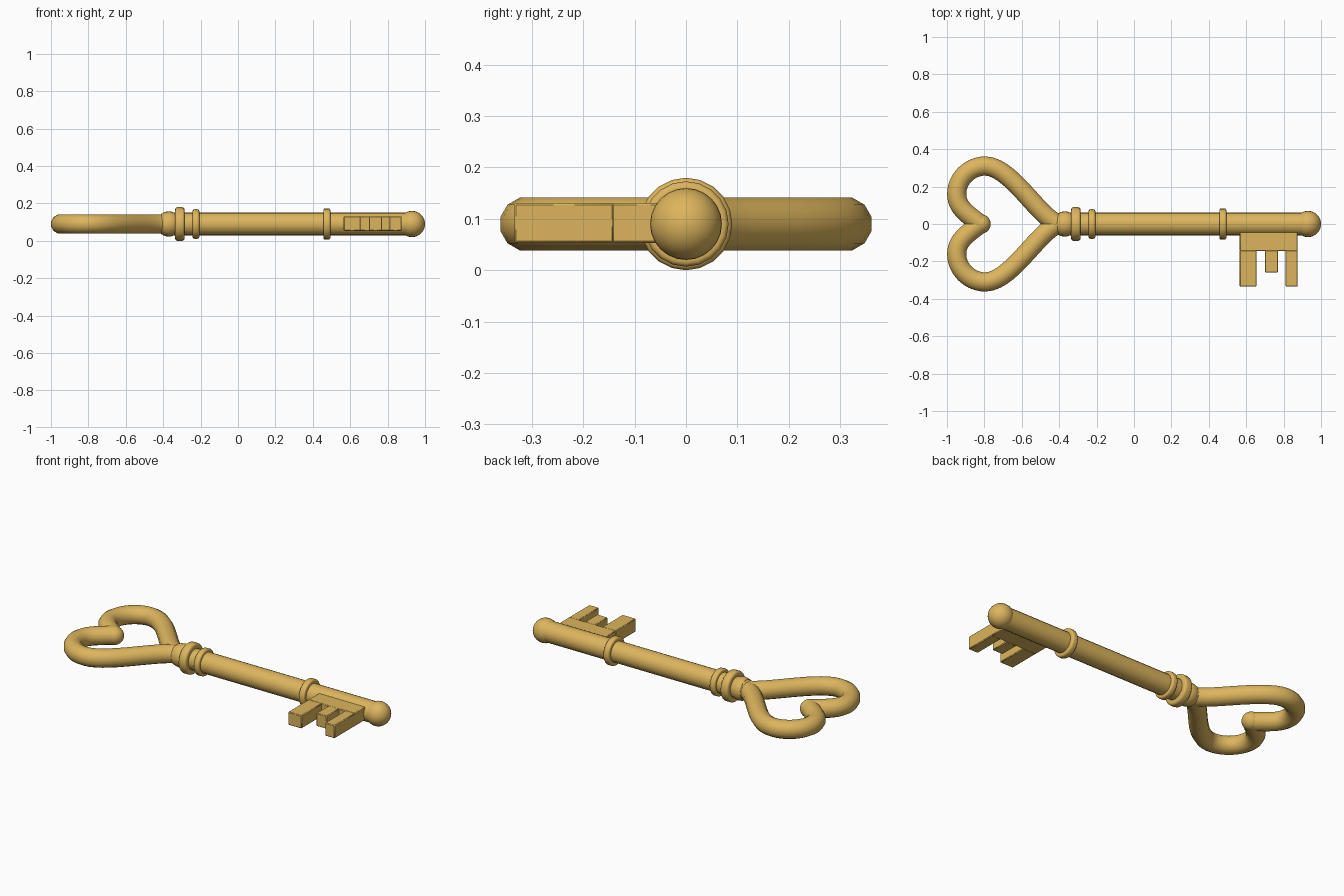
import bpy
import math
from mathutils import Vector

if "Cube" in bpy.data.objects:
    bpy.data.objects.remove(bpy.data.objects["Cube"])

AXIS_Z = 0.09
GOLD = (0.72, 0.46, 0.11, 1)

gold = bpy.data.materials.new("antique gold")
gold.use_nodes = True
gold.diffuse_color = GOLD
gold.node_tree.nodes["Principled BSDF"].inputs["Base Color"].default_value = GOLD


def finish(name, bevel=0, segments=2):
    obj = bpy.context.object
    obj.name = name
    obj.data.materials.append(gold)
    bpy.ops.object.transform_apply(location=False, rotation=True, scale=True)
    if bevel:
        mod = obj.modifiers.new("rounded edges", "BEVEL")
        mod.width, mod.segments = bevel, segments
        mod.limit_method = "ANGLE"
        bpy.ops.object.modifier_apply(modifier=mod.name)
    bpy.ops.object.shade_smooth_by_angle(angle=math.radians(40))
    return obj


def rod(name, x0, x1, radius, bevel=0):
    bpy.ops.mesh.primitive_cylinder_add(
        vertices=20, radius=radius, depth=x1 - x0,
        location=((x0 + x1) / 2, 0, AXIS_Z), rotation=(0, math.pi / 2, 0))
    return finish(name, bevel, 3)


def ball(name, x, radius):
    bpy.ops.mesh.primitive_uv_sphere_add(
        segments=24, ring_count=16, radius=radius,
        location=(x, 0, AXIS_Z), rotation=(0, math.pi / 2, 0))
    return finish(name)


def block(name, x0, x1, y0, y1):
    bpy.ops.mesh.primitive_cube_add(
        size=1, location=((x0 + x1) / 2, (y0 + y1) / 2, AXIS_Z + 0.002))
    bpy.context.object.scale = (x1 - x0, y1 - y0, 0.078)
    return finish(name, 0.004, 1)


# Shaft, collars and end balls
rod("shaft", -0.40, 0.93, 0.061)
rod("large_collar", -0.336, -0.286, 0.09, 0.012)
rod("small_collar", -0.243, -0.207, 0.079, 0.01)
rod("bit_collar", 0.456, 0.494, 0.083, 0.01)
ball("bow_joint", -0.37, 0.067)
ball("tip_ball", 0.93, 0.07)

# Bit with three teeth
block("bit_plate", 0.565, 0.875, -0.145, -0.02)
for name, x0, x1, y in (("outer_tooth_inner_end", 0.565, 0.655, -0.335),
                        ("middle_tooth", 0.70, 0.77, -0.26),
                        ("outer_tooth_tip_end", 0.81, 0.875, -0.335)):
    block(name, x0, x1, y, -0.14)

# Heart-shaped bow: each half is a tube along (left handle, point, right handle)
HEART = (((-0.36, 0), (-0.40, 0), (-0.50, 0.02)),
         ((-0.655, 0.31), (-0.795, 0.31), (-0.88, 0.31)),
         ((-0.948, 0.24), (-0.948, 0.16), (-0.948, 0.08)),
         ((-0.875, 0.045), (-0.825, 0), (-0.81, -0.01)))

for name, side in (("heart_left_half", 1), ("heart_right_half", -1)):
    curve = bpy.data.curves.new(name, "CURVE")
    curve.dimensions = "3D"
    curve.bevel_depth = 0.053
    curve.bevel_resolution = 4
    curve.resolution_u = 14
    curve.use_fill_caps = True
    spline = curve.splines.new("BEZIER")
    spline.bezier_points.add(len(HEART) - 1)
    for p, row in zip(spline.bezier_points, HEART):
        p.handle_left_type = p.handle_right_type = "FREE"
        p.handle_left, p.co, p.handle_right = (
            Vector((x, y * side, AXIS_Z)) for x, y in row)
        p.tilt = math.pi / 12
    obj = bpy.data.objects.new(name, curve)
    bpy.context.collection.objects.link(obj)
    bpy.ops.object.select_all(action="DESELECT")
    obj.select_set(True)
    bpy.context.view_layer.objects.active = obj
    bpy.ops.object.convert(target="MESH")
    finish(name)

# Rounded point where the two halves meet
ball("heart_cusp", -0.818, 0.052)
